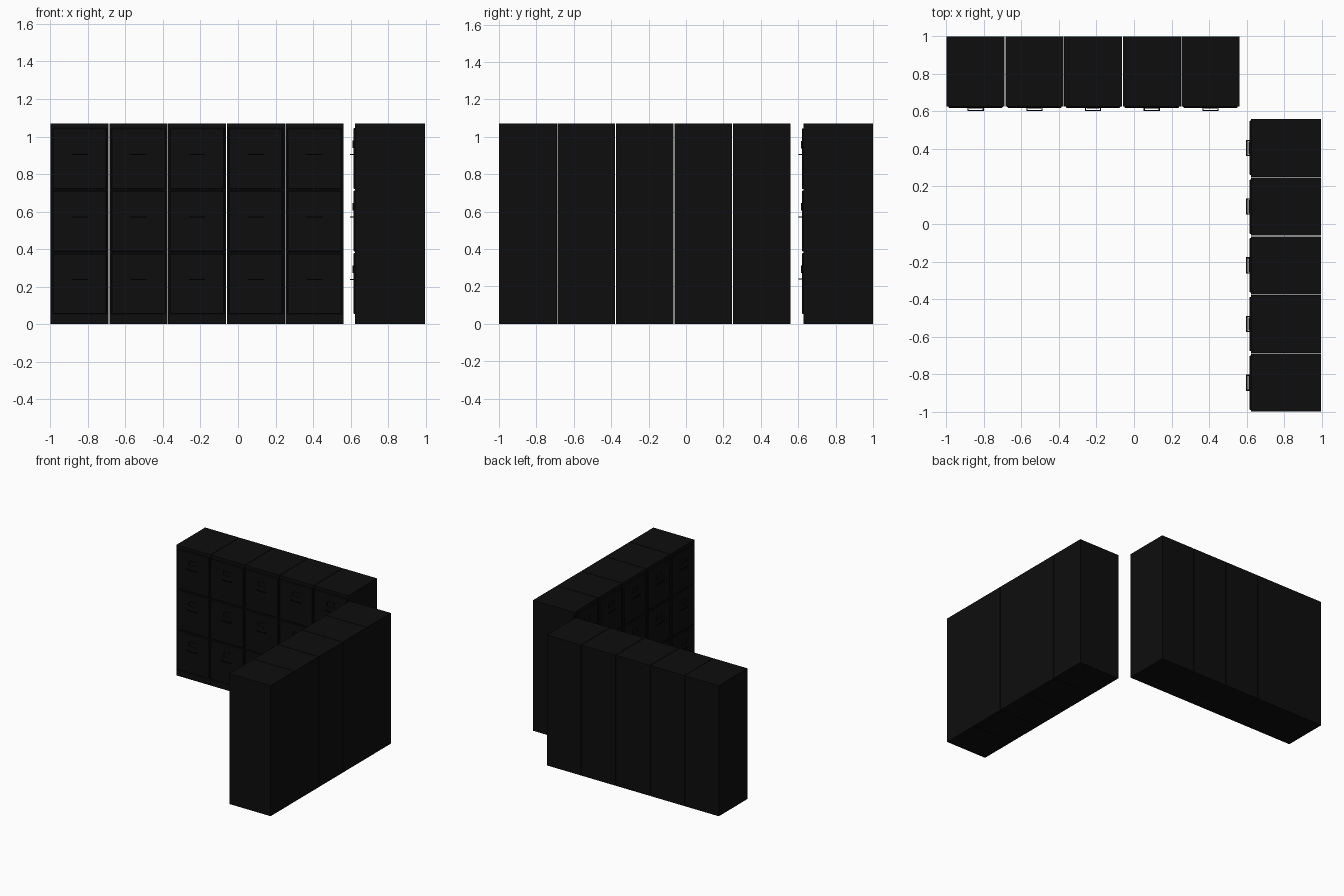
import bpy, bmesh, math
from mathutils import Matrix, Vector

if "Cube" in bpy.data.objects:
    bpy.data.objects.remove(bpy.data.objects["Cube"])

PITCH, W, D, H = 0.3127, 0.309, 0.373, 1.07   # cabinet spacing and size
DRAWER_BASES = [0.05 + i * 0.333 for i in range(3)]

black = bpy.data.materials.new("black_metal")
black.diffuse_color = (0.004, 0.004, 0.004, 1)
black.use_nodes = True
black.node_tree.nodes["Principled BSDF"].inputs["Base Color"].default_value = black.diffuse_color


def box(bm, x0, x1, y0, y1, z0, z1):
    m = (Matrix.Translation(((x0 + x1) / 2, (y0 + y1) / 2, (z0 + z1) / 2))
         @ Matrix.Diagonal((x1 - x0, y1 - y0, z1 - z0, 1)))
    return bmesh.ops.create_cube(bm, size=1, matrix=m)["verts"]


def to_mesh(bm, name):
    me = bpy.data.meshes.new(name)
    bm.to_mesh(me)
    bm.free()
    me.materials.append(black)
    return me


# Cabinet shell, local front plane at y = 0
bm = bmesh.new()
box(bm, -W / 2, W / 2, 0, D, 0, H)
shell = to_mesh(bm, "cabinet_shell")

# Drawer front with chamfered face edges
bm = bmesh.new()
box(bm, -0.145, 0.145, -0.008, 0.002, 0.004, 0.329)
rim = [e for e in bm.edges if all(v.co.y < 0 for v in e.verts)]
bmesh.ops.bevel(bm, geom=rim, offset=0.004, segments=1, affect='EDGES')
front = to_mesh(bm, "drawer_front")

# Pull handle: two legs and a thin bar
bm = bmesh.new()
for s in (-1, 1):
    box(bm, s * 0.04 - 0.003, s * 0.04 + 0.003, -0.022, -0.007, 0.186, 0.192)
box(bm, -0.043, 0.043, -0.025, -0.019, 0.186, 0.192)
handle = to_mesh(bm, "drawer_handle")

# Label holder: small rectangular frame above the handle
bm = bmesh.new()
for z in (0.222, 0.258):
    box(bm, -0.035, 0.035, -0.012, -0.007, z, z + 0.004)
for s in (-1, 1):
    box(bm, s * 0.033 - 0.002, s * 0.033 + 0.002, -0.012, -0.007, 0.226, 0.258)
label = to_mesh(bm, "label_holder")


def place(name, mesh, matrix):
    ob = bpy.data.objects.new(name, mesh)
    bpy.context.collection.objects.link(ob)
    ob.matrix_world = matrix


def cabinet(name, matrix):
    place(name + "_shell", shell, matrix)
    for i, z in enumerate(DRAWER_BASES):
        m = matrix @ Matrix.Translation((0, 0, z))
        place(f"{name}_drawer_{i}", front, m)
        place(f"{name}_handle_{i}", handle, m)
        place(f"{name}_label_holder_{i}", label, m)


# Back row faces -y, side row faces -x
for i in range(5):
    c = -1 + W / 2 + i * PITCH
    cabinet(f"back_cabinet_{i}", Matrix.Translation((c + 0.002, 1 - D, 0)))
    cabinet(f"side_cabinet_{i}",
            Matrix.Translation((0.996 - D, c, 0)) @ Matrix.Rotation(-math.pi / 2, 4, 'Z'))
